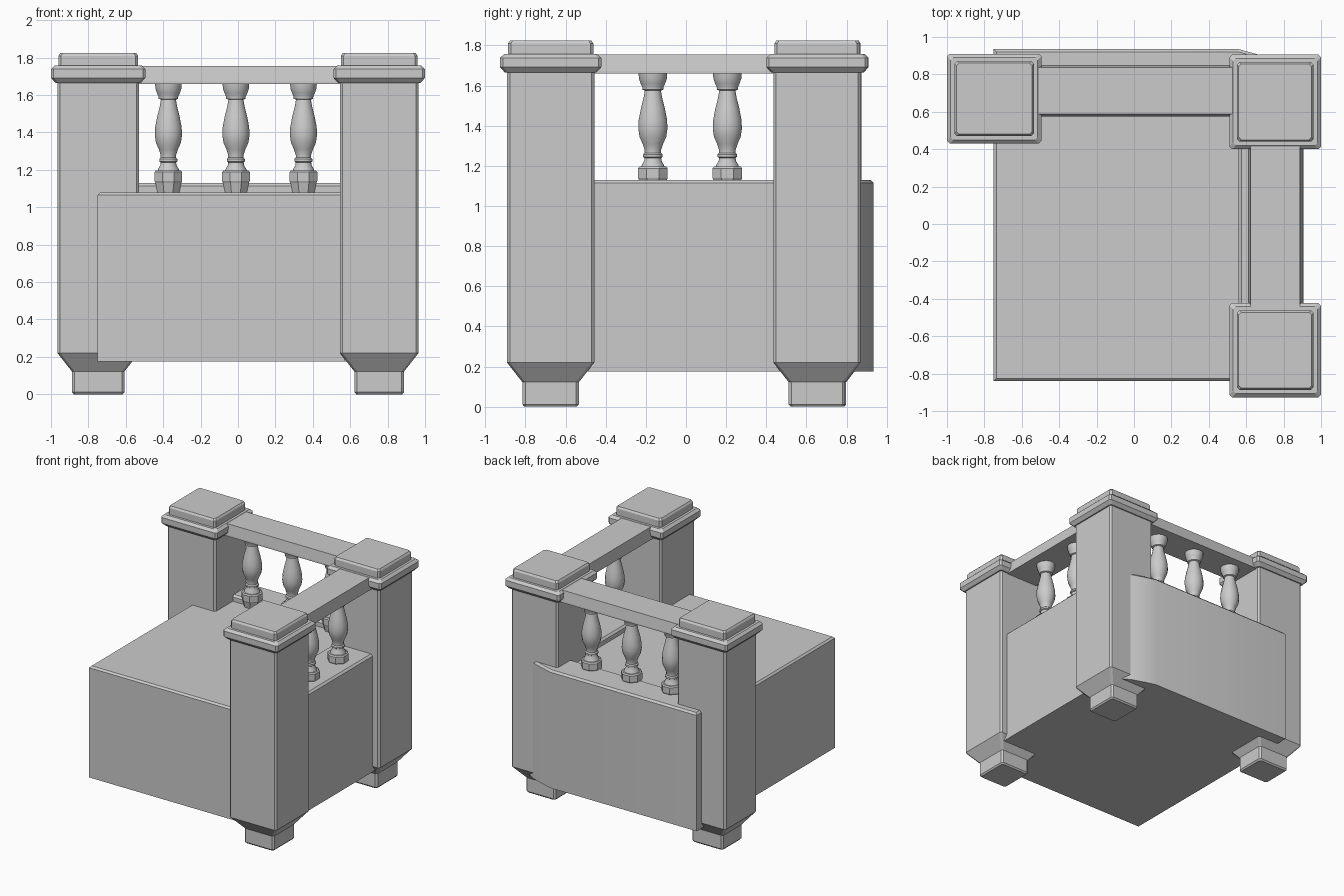
import bpy, bmesh
from math import cos, sin, pi, tau, radians

if "Cube" in bpy.data.objects:
    bpy.data.objects.remove(bpy.data.objects["Cube"])


def make_object(name, bm, smooth=None):
    bmesh.ops.recalc_face_normals(bm, faces=bm.faces)
    mesh = bpy.data.meshes.new(name)
    bm.to_mesh(mesh)
    bm.free()
    ob = bpy.data.objects.new(name, mesh)
    bpy.context.collection.objects.link(ob)
    if smooth:
        bpy.ops.object.select_all(action='DESELECT')
        ob.select_set(True)
        bpy.context.view_layer.objects.active = ob
        bpy.ops.object.shade_smooth_by_angle(angle=radians(smooth))
    return ob


def loft(name, rings, smooth=None):
    """Skin a stack of rings with equal point counts and cap both ends."""
    bm = bmesh.new()
    vr = [[bm.verts.new(p) for p in ring] for ring in rings]
    n = len(vr[0])
    for a, b in zip(vr, vr[1:]):
        for i in range(n):
            j = (i + 1) % n
            bm.faces.new((a[i], a[j], b[j], b[i]))
    bm.faces.new(vr[0][::-1])
    bm.faces.new(vr[-1])
    return make_object(name, bm, smooth)


def rect_ring(rect, inset, z, c=0.014):
    """Rectangle with clipped corners."""
    x0, x1, y0, y1 = rect
    x0, x1, y0, y1 = x0 + inset, x1 - inset, y0 + inset, y1 - inset
    return [(x0 + c, y0, z), (x1 - c, y0, z), (x1, y0 + c, z), (x1, y1 - c, z),
            (x1 - c, y1, z), (x0 + c, y1, z), (x0, y1 - c, z), (x0, y0 + c, z)]


def prism(name, pts, z0, z1, bevel, smooth=None, bevel_test=lambda p: True):
    """Extruded plan outline with a chamfer on chosen top edges."""
    bm = bmesh.new()
    lo = [bm.verts.new((x, y, z0)) for x, y in pts]
    hi = [bm.verts.new((x, y, z1)) for x, y in pts]
    n = len(pts)
    bm.faces.new(lo[::-1])
    bm.faces.new(hi)
    for i in range(n):
        j = (i + 1) % n
        bm.faces.new((lo[i], lo[j], hi[j], hi[i]))
    bmesh.ops.recalc_face_normals(bm, faces=bm.faces)
    top = [e for e in bm.edges if all(v.co.z > z1 - 1e-4 for v in e.verts)
           and bevel_test((e.verts[0].co + e.verts[1].co) / 2)]
    bmesh.ops.bevel(bm, geom=top, offset=bevel, segments=1, affect='EDGES')
    return make_object(name, bm, smooth)


# Corner posts: foot, flare, shaft and stepped cap as (inset, height)
POST = [(.122, 0), (.112, .012), (.112, .122), (.035, .22), (.035, 1.665),
        (.025, 1.665), (0, 1.692), (0, 1.738), (.02, 1.757), (.04, 1.757),
        (.04, 1.81), (.05, 1.825)]
posts = {"post_back_left": (-1, -.495, .43, .91),
         "post_back_right": (.51, 1, .40, .905),
         "post_front_right": (.51, 1, -.927, -.422)}
for name, rect in posts.items():
    loft(name, [rect_ring(rect, i, z) for i, z in POST])

# Handrails
RAIL = [(0, 1.66), (0, 1.672), (.013, 1.755)]
rails = {"handrail_back": (-.56, .58, .575, .85),
         "handrail_right": (.61, .90, -.48, .46)}
for name, rect in rails.items():
    loft(name, [rect_ring(rect, i, z, .002) for i, z in RAIL])

# Floor block
prism("floor_block", [(-.75, -.84), (.57, -.84), (.57, .70), (-.75, .70)],
      .175, 1.08, .014, bevel_test=lambda p: p.x < -.7 or p.y < -.8)

# L-shaped outer wall with a rounded back corner and ledge
prism("outer_wall", [(-.75, .69), (.56, .69), (.56, -.6), (.905, -.6), (.905, .79),
                     (.755, .875), (.65, .91), (.56, .935), (-.75, .935)],
      .175, 1.13, .015, smooth=30)

# Turned balusters on octagonal bases
TURNED = [(.060, 1.19), (.056, 1.205), (.044, 1.225), (.042, 1.24), (.050, 1.245),
          (.050, 1.257), (.042, 1.265), (.042, 1.28), (.052, 1.31), (.068, 1.345),
          (.074, 1.385), (.072, 1.43), (.060, 1.49), (.047, 1.54), (.041, 1.575),
          (.053, 1.58), (.053, 1.59), (.062, 1.61), (.071, 1.635), (.073, 1.665)]
BASE = [(.062, 1.075), (.075, 1.13), (.080, 1.14), (.080, 1.188), (.072, 1.197)]


def circle(x, y, r, z, n):
    return [(x + r * cos(tau * (i + .5) / n), y + r * sin(tau * (i + .5) / n), z)
            for i in range(n)]


spots = [(x, .712) for x in (-.372, -.011, .35)] + [(.755, y) for y in (-.165, .206)]
for k, (x, y) in enumerate(spots):
    loft(f"baluster_{k + 1}", [circle(x, y, r, z, 16) for r, z in TURNED], smooth=40)
    loft(f"baluster_base_{k + 1}", [circle(x, y, r, z, 8) for r, z in BASE])
